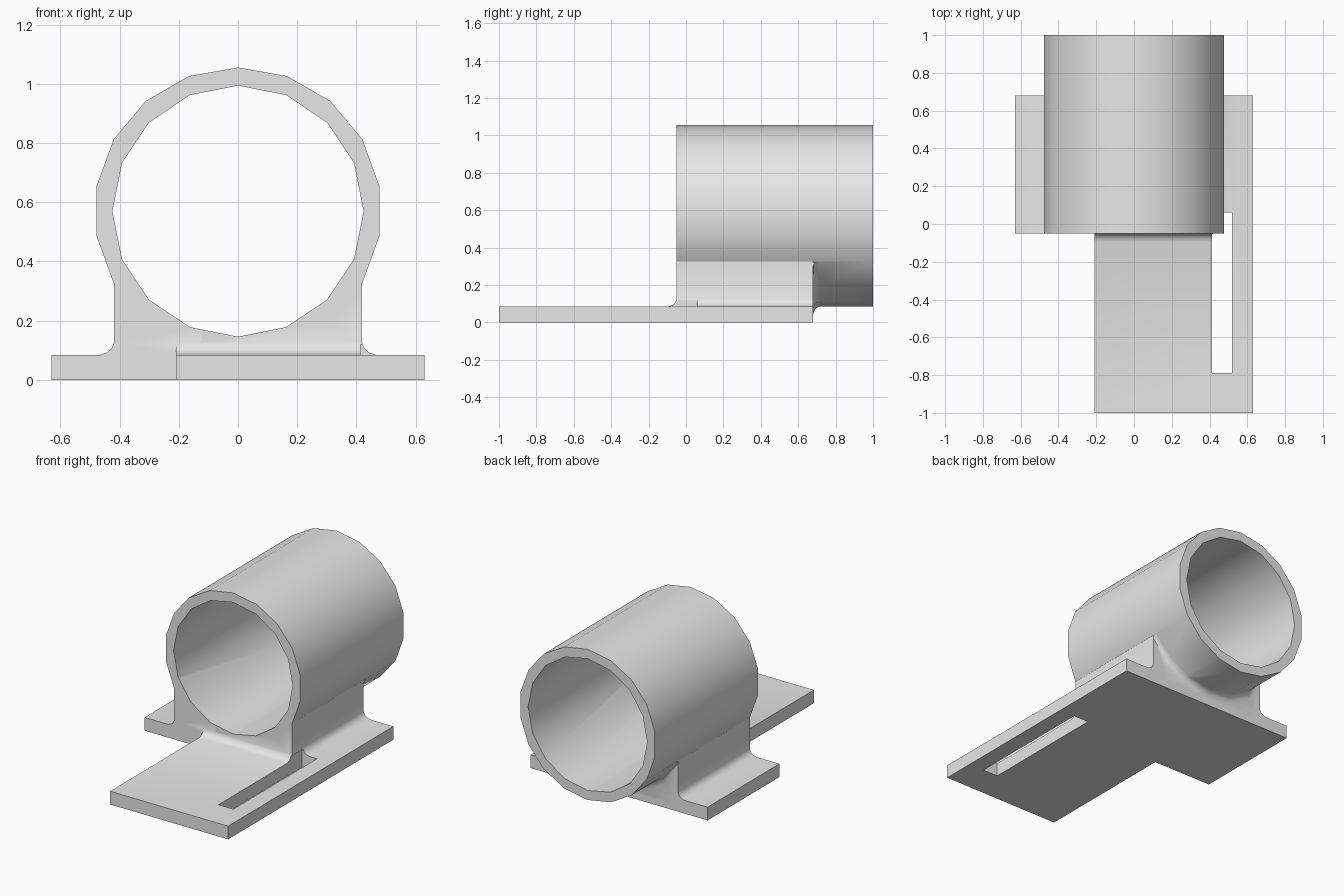
import bpy, bmesh, math

old = bpy.data.objects.get("Cube")
if old:
    bpy.data.objects.remove(old, do_unlink=True)

grey = bpy.data.materials.new("plain grey")
grey.use_nodes = True
grey.diffuse_color = (0.8, 0.8, 0.8, 1)
grey.node_tree.nodes["Principled BSDF"].inputs["Base Color"].default_value = (0.8, 0.8, 0.8, 1)

AXIS_Z = 0.57      # height of the tube axis
OUTER, INNER = 0.485, 0.424
HALF = 0.419       # half width of the saddle
FRONT, BACK = -0.05, 0.68
TOP = 0.085        # top of the base plate


def finish(name, bm):
    bmesh.ops.recalc_face_normals(bm, faces=bm.faces[:])
    mesh = bpy.data.meshes.new(name)
    bm.to_mesh(mesh)
    bm.free()
    mesh.materials.append(grey)
    obj = bpy.data.objects.new(name, mesh)
    bpy.context.collection.objects.link(obj)
    return obj


def prism(name, outline, axis, start, end):
    """Extrude a flat outline along one axis."""
    place = {"x": lambda p, t: (t, p[0], p[1]),
             "y": lambda p, t: (p[0], t, p[1]),
             "z": lambda p, t: (p[0], p[1], t)}[axis]
    bm = bmesh.new()
    a = [bm.verts.new(place(p, start)) for p in outline]
    b = [bm.verts.new(place(p, end)) for p in outline]
    bm.faces.new(a)
    bm.faces.new(b[::-1])
    for i in range(len(a)):
        j = (i + 1) % len(a)
        bm.faces.new((a[j], a[i], b[i], b[j]))
    return finish(name, bm)


def rect(x0, x1, y0, y1):
    return [(x0, y0), (x1, y0), (x1, y1), (x0, y1)]


def ring_point(radius, angle):
    return (radius * math.sin(angle), AXIS_Z + radius * math.cos(angle))


def polygon(radius, sides):
    return [ring_point(radius, math.tau * i / sides) for i in range(sides)]


def fillet(wall, side):
    """Concave corner profile against a wall, spreading towards side."""
    steps = [(-0.03, 0.05), (-0.03, 0.125), (0, 0.125), (0.008, 0.106),
             (0.022, 0.093), (0.045, TOP), (0.045, 0.05)]
    return [(wall + side * d, z) for d, z in steps]


def rear_fillet():
    """Concave collar between the saddle's back and the tube's underside."""
    profile = [(0.72, 0.484), (0.70, 0.491), (0.688, 0.503),
               (BACK, 0.525), (0.66, 0.525), (0.66, 0.46), (0.72, 0.46)]
    limit = HALF - 0.001
    bm = bmesh.new()
    rows = []
    for k in range(6, 13):
        row = []
        for y, r in profile:
            x, z = ring_point(r, math.radians(20 * k))
            row.append(bm.verts.new((max(-limit, min(limit, x)), y, z)))
        rows.append(row)
    n = len(profile)
    for a, b in zip(rows, rows[1:]):
        for i in range(n):
            j = (i + 1) % n
            bm.faces.new((a[i], a[j], b[j], b[i]))
    bm.faces.new(rows[0])
    bm.faces.new(rows[-1][::-1])
    bmesh.ops.triangulate(bm, faces=bm.faces[:])
    return finish("rear_fillet", bm)


def combine(target, tool, operation):
    mod = target.modifiers.new(tool.name, "BOOLEAN")
    mod.operation = operation
    mod.solver = "EXACT"
    mod.object = tool
    bpy.context.view_layer.objects.active = target
    bpy.ops.object.modifier_apply(modifier=mod.name)
    bpy.data.objects.remove(tool, do_unlink=True)


# Stepped base plate
mount = prism("tube_mount",
              [(-0.21, -1), (0.63, -1), (0.63, BACK), (-0.63, BACK),
               (-0.63, FRONT), (-0.21, FRONT)], "z", 0, TOP)

# Saddle, tube and corner fillets
solids = [
    prism("saddle", rect(-HALF, HALF, 0.04, 0.4), "y", FRONT, BACK),
    prism("tube", polygon(OUTER, 18), "y", FRONT, 1),
    prism("left_fillet", fillet(HALF, 1), "y", FRONT, BACK),
    prism("right_fillet", fillet(-HALF, -1), "y", FRONT, BACK),
    prism("front_fillet", fillet(FRONT, -1), "x", -0.21, HALF),
    rear_fillet(),
]
for part in solids:
    combine(mount, part, "UNION")

# Bore through the tube and long slot in the plate
combine(mount, prism("bore", polygon(INNER, 16), "y", -0.3, 1.2), "DIFFERENCE")
combine(mount, prism("slot", rect(0.414, 0.52, -0.79, 0.06), "z", -0.1, 0.12), "DIFFERENCE")

bpy.ops.object.select_all(action="DESELECT")
mount.select_set(True)
bpy.context.view_layer.objects.active = mount
bpy.ops.object.shade_smooth_by_angle(angle=math.radians(30))
